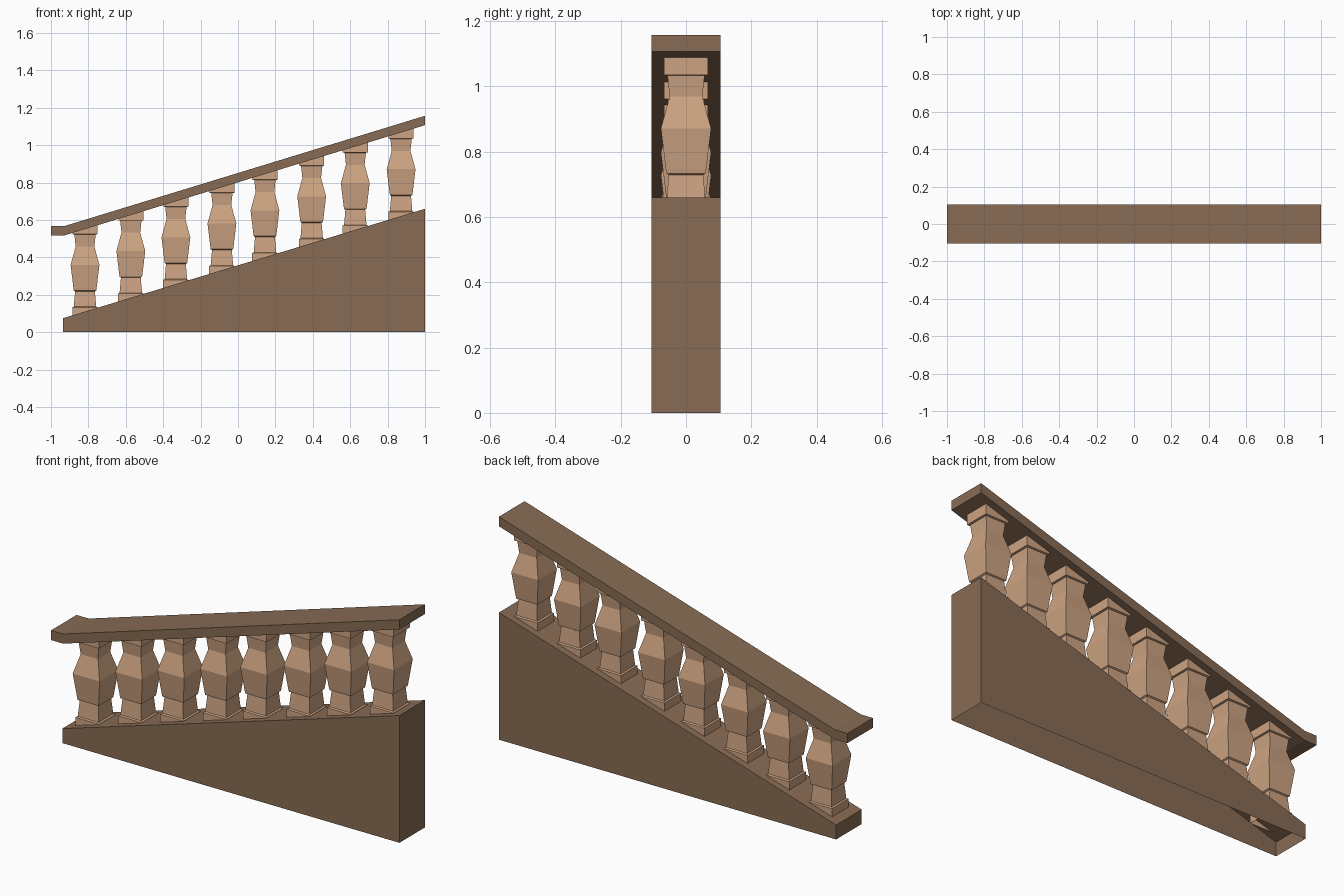
import bpy

if "Cube" in bpy.data.objects:
    bpy.data.objects.remove(bpy.data.objects["Cube"])

HALF_DEPTH = 0.105


def material(name, rgb):
    m = bpy.data.materials.new(name)
    m.diffuse_color = (*rgb, 1)
    m.use_nodes = True
    m.node_tree.nodes["Principled BSDF"].inputs["Base Color"].default_value = m.diffuse_color
    return m


def add_mesh(name, verts, faces, mat):
    me = bpy.data.meshes.new(name)
    me.from_pydata(verts, [], faces)
    me.materials.append(mat)
    me.update()
    ob = bpy.data.objects.new(name, me)
    bpy.context.collection.objects.link(ob)
    return ob


def side_profile(name, pts, mat, open_edges=()):
    """Extrude an anticlockwise x-z outline through the depth; listed edges stay open."""
    n = len(pts)
    verts = [(x, y, z) for y in (-HALF_DEPTH, HALF_DEPTH) for x, z in pts]
    faces = [tuple(range(n)), tuple(reversed(range(n, 2 * n)))]
    for i in range(n):
        if i not in open_edges:
            j = (i + 1) % n
            faces.append((i, i + n, j + n, j))
    return add_mesh(name, verts, faces, mat)


def baluster(name, x, z, mat):
    """Square stacked rings following the turned profile."""
    verts, faces = [], []
    for r, h in PROFILE:
        verts += [(x + sx * r, sy * r, z + h)
                  for sx, sy in ((-1, -1), (1, -1), (1, 1), (-1, 1))]
    for k in range(len(PROFILE) - 1):
        a = 4 * k
        for i in range(4):
            j = (i + 1) % 4
            faces.append((a + i, a + j, a + 4 + j, a + 4 + i))
    return add_mesh(name, verts, faces, mat)


brown = material("dark_stone", (0.245, 0.148, 0.088))
tan = material("light_stone", (0.61, 0.37, 0.225))

# Sloped base wall, open underneath
LEFT, LOW, HIGH = -0.935, 0.075, 0.66
side_profile("base_wall", [(LEFT, 0), (1, 0), (1, HIGH), (LEFT, LOW)], brown, open_edges=(0,))

# Handrail with short level end
side_profile("handrail", [(-1, 0.517), (-0.93, 0.517), (1, 1.107),
                          (1, 1.157), (-0.93, 0.567), (-1, 0.567)], brown)

# Balusters: (half width, height) from plinth to cap
PROFILE = [(0.068, -0.021), (0.068, 0.022), (0.060, 0.026), (0.053, 0.108),
           (0.060, 0.112), (0.062, 0.125), (0.077, 0.250), (0.050, 0.348),
           (0.057, 0.412), (0.067, 0.414), (0.067, 0.470)]
CENTRES = (-0.818, -0.573, -0.332, -0.086, 0.144, 0.394, 0.627, 0.872)
for i, x in enumerate(CENTRES):
    z = LOW + (x - LEFT) * (HIGH - LOW) / (1 - LEFT)
    baluster(f"baluster_{i + 1}", x, z, tan)
